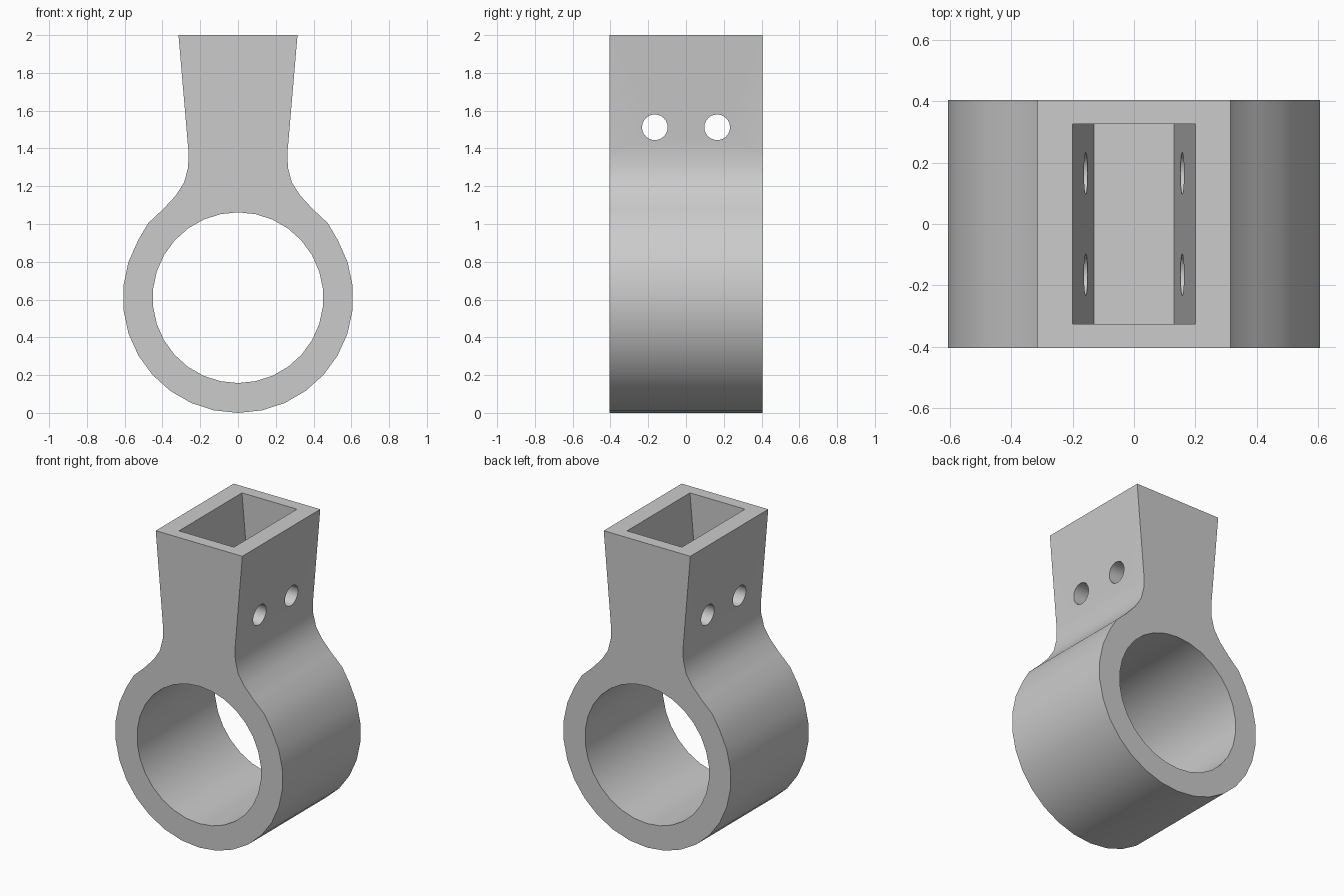
import bpy, bmesh, math
from mathutils import Matrix, Vector

cube = bpy.data.objects.get("Cube")
if cube:
    bpy.data.objects.remove(cube, do_unlink=True)

RING_Z, OUTER, INNER, HALF_DEPTH = 0.61, 0.61, 0.452, 0.405

grey = bpy.data.materials.new("plain_grey")
grey.use_nodes = True
colour = (0.6, 0.6, 0.6, 1)
grey.diffuse_color = colour
grey.node_tree.nodes["Principled BSDF"].inputs["Base Color"].default_value = colour


def make_object(name, bm):
    bmesh.ops.recalc_face_normals(bm, faces=bm.faces)
    mesh = bpy.data.meshes.new(name)
    bm.to_mesh(mesh)
    bm.free()
    mesh.materials.append(grey)
    obj = bpy.data.objects.new(name, mesh)
    bpy.context.collection.objects.link(obj)
    return obj


def extrude_profile(name, points, half_depth):
    """Closed x-z outline extruded evenly to both sides of y = 0."""
    bm = bmesh.new()
    face = bm.faces.new([bm.verts.new((x, -half_depth, z)) for x, z in points])
    result = bmesh.ops.extrude_face_region(bm, geom=[face])
    verts = [v for v in result["geom"] if isinstance(v, bmesh.types.BMVert)]
    bmesh.ops.translate(bm, verts=verts, vec=Vector((0, 2 * half_depth, 0)))
    return make_object(name, bm)


def cylinder_cutter(name, radius, sides, axis, location, length):
    bm = bmesh.new()
    turn = Matrix.Rotation(math.pi / 2, 4, axis)
    bmesh.ops.create_cone(bm, cap_ends=True, segments=sides, radius1=radius,
                          radius2=radius, depth=length,
                          matrix=Matrix.Translation(location) @ turn)
    return make_object(name, bm)


# Clamp body: round ring flowing through fillets into a flared socket
arc = [(OUTER * math.sin(a), RING_Z - OUTER * math.cos(a))
       for a in (math.radians(12 * i) for i in range(11))]
neck = [(0.475, 1.005), (0.395, 1.08), (0.33, 1.15), (0.285, 1.22),
        (0.264, 1.3), (0.262, 1.38), (0.315, 2)]
right_side = arc + neck
left_side = [(-x, z) for x, z in reversed(right_side) if x > 0.001]
body = extrude_profile("clamp_body", right_side + left_side, HALF_DEPTH)

# Cutters: ring bore, tapered socket pocket and two cross bolt holes
cutters = [cylinder_cutter("ring_bore", INNER, 30, "X", (0, 0, RING_Z), 2)]
slope = 0.07 / 0.8
over = 0.2 + slope * 0.1
pocket = [(-0.13, 1.2), (0.13, 1.2), (over, 2.1), (-over, 2.1)]
cutters.append(extrude_profile("socket_pocket", pocket, 0.327))
for side, y in (("front", -0.165), ("back", 0.165)):
    cutters.append(cylinder_cutter(side + "_bolt_hole", 0.068, 24, "Y",
                                   (0, y, 1.512), 1))

bpy.context.view_layer.objects.active = body
for cutter in cutters:
    cutter.hide_render = True
    mod = body.modifiers.new(cutter.name, "BOOLEAN")
    mod.operation = "DIFFERENCE"
    mod.solver = "EXACT"
    mod.object = cutter
    bpy.ops.object.modifier_apply(modifier=mod.name)
for cutter in cutters:
    bpy.data.objects.remove(cutter, do_unlink=True)

# Smooth the curved walls while keeping the rims crisp
bpy.ops.object.select_all(action="DESELECT")
body.select_set(True)
bpy.ops.object.shade_smooth_by_angle(angle=math.radians(30))
